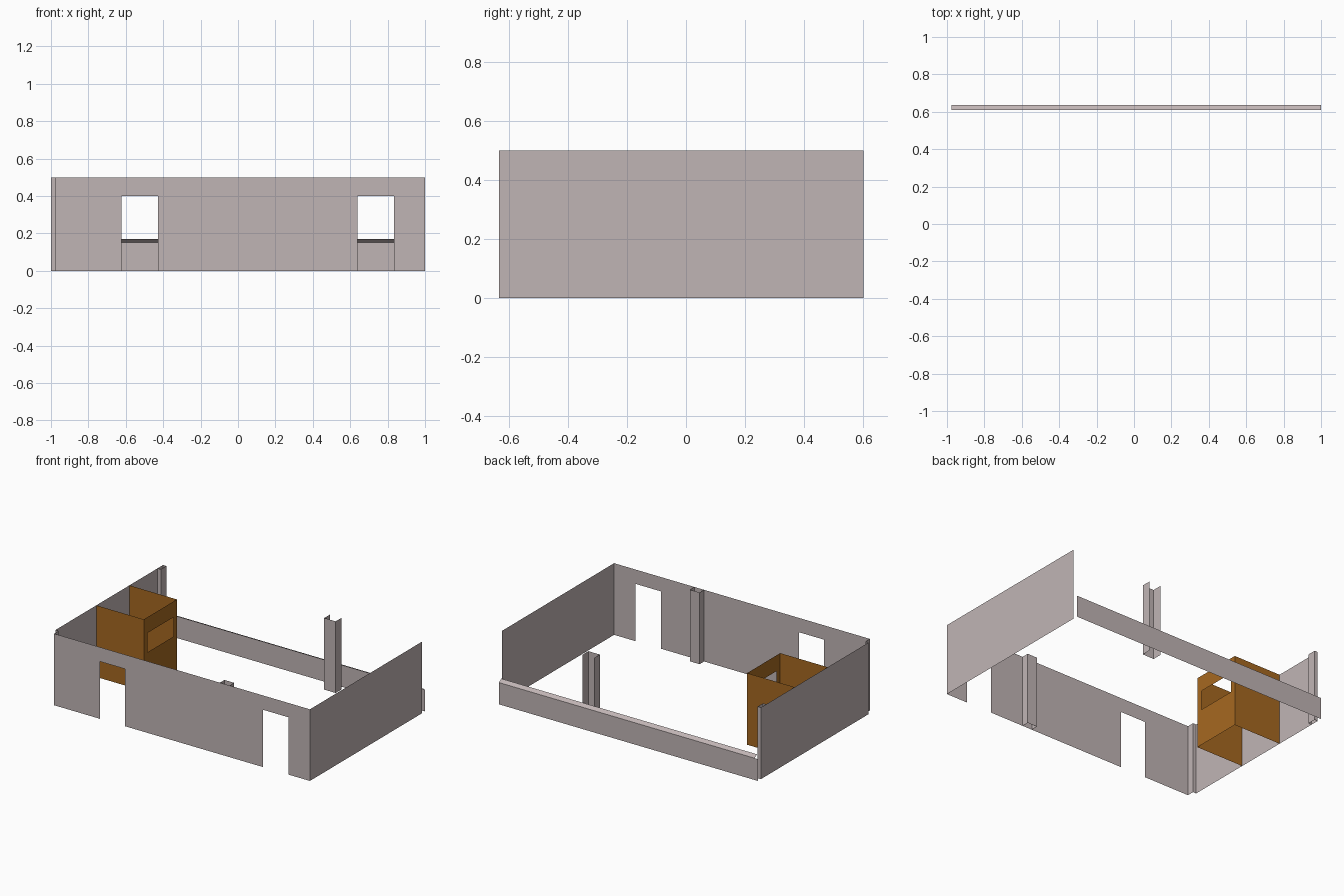
import bpy, bmesh, math

if "Cube" in bpy.data.objects:
    bpy.data.objects.remove(bpy.data.objects["Cube"])

def paint(name, rgb):
    mat = bpy.data.materials.new(name)
    mat.diffuse_color = (*rgb, 1)
    mat.use_nodes = True
    mat.node_tree.nodes["Principled BSDF"].inputs["Base Color"].default_value = mat.diffuse_color
    return mat

PLASTER = paint("plaster", (0.53, 0.46, 0.46))
WOOD = paint("wood", (0.38, 0.14, 0.015))

def wall(name, path, levels=(0, 0.5), holes=(), mat=PLASTER):
    """Thin upright panel along a floor path, split at levels; holes are (segment, band)."""
    bm = bmesh.new()
    rows = [[bm.verts.new((x, y, z)) for x, y in path] for z in levels]
    for j in range(len(levels) - 1):
        for i in range(len(path) - 1):
            if (i, j) not in holes:
                bm.faces.new((rows[j][i], rows[j][i + 1], rows[j + 1][i + 1], rows[j + 1][i]))
    # merge coplanar pieces into clean flat panels
    bmesh.ops.dissolve_limit(bm, angle_limit=math.radians(1), verts=bm.verts[:], edges=bm.edges[:])
    loose = [v for v in bm.verts if not v.link_faces]
    bmesh.ops.delete(bm, geom=loose, context='VERTS')
    return finish(name, bm, mat)

def finish(name, bm, mat):
    me = bpy.data.meshes.new(name)
    bm.to_mesh(me)
    bm.free()
    me.materials.append(mat)
    ob = bpy.data.objects.new(name, me)
    bpy.context.collection.objects.link(ob)
    return ob

F, B = -0.635, 0.602         # front and back ends of the side walls
L = -0.975                   # inner face of the left corner posts

# Front wall with two door openings
wall("front_wall", [(x, F) for x in (L, -0.622, -0.427, 0.638, 0.834, 1)],
     (0, 0.4, 0.5), holes={(1, 0), (3, 0)})

# Side walls; the left one stops at the recessed front corner
wall("right_wall", [(1, F), (1, B)])
wall("left_wall", [(-1, B), (-1, F + 0.05)])

# Channel posts, open towards the front and back walls
for name, x0, x1, y_wall, y_in in (("front_post", 0.305, 0.38, F, F + 0.05),
                                   ("back_post", 0.29, 0.378, B, B - 0.065)):
    wall(name, [(x0, y_wall), (x0, y_in), (x1, y_in), (x1, y_wall)])

# Half posts in the left corners
wall("front_corner_post", [(L, F), (L, F + 0.05), (-1, F + 0.05)])
wall("back_corner_post", [(-1, B - 0.06), (L, B - 0.06), (L, B), (-1, B)])

# Low back wall with a cap that slopes outwards
Y0, Y1, Z0, Z1 = 0.61, 0.635, 0.17, 0.152
wall("low_wall", [(1, Y1), (-1, Y1)], (0, Z1))
bm = bmesh.new()
bm.faces.new([bm.verts.new(p) for p in ((L, Y0, Z0), (1, Y0, Z0), (1, Y1, Z1), (L, Y1, Z1))])
finish("low_wall_cap", bm, PLASTER)

# Wooden booth against the left wall, with a serving window
X = -0.633
wall("booth", [(-1, -0.135), (X, -0.135), (X, -0.095), (X, 0.195), (X, 0.23), (-1, 0.23)],
     (0, 0.255, 0.39, 0.5), holes={(2, 1)}, mat=WOOD)
